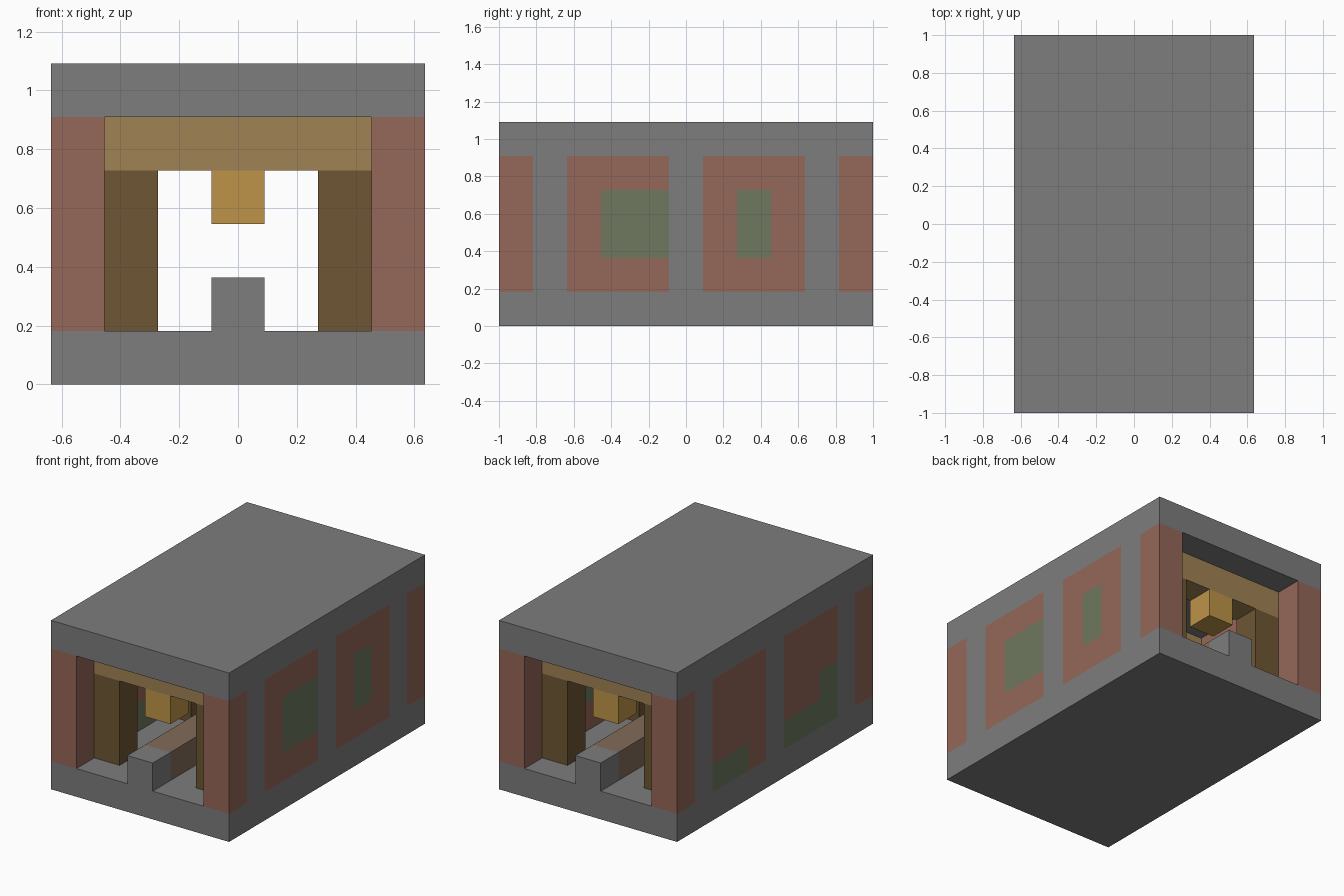
import bpy
import bmesh
from mathutils import Vector

default_cube = bpy.data.objects.get("Cube")
if default_cube:
    bpy.data.objects.remove(default_cube, do_unlink=True)

UNIT = 2 / 11            # one building block
WIDTH, DEPTH, HEIGHT = 7, 11, 6


def material(name, rgb):
    """Flat material from 0-255 display colours."""
    linear = [((c / 255 + 0.055) / 1.055) ** 2.4 for c in rgb]
    mat = bpy.data.materials.new(name)
    mat.use_nodes = True
    mat.diffuse_color = (*linear, 1)
    mat.node_tree.nodes["Principled BSDF"].inputs["Base Color"].default_value = (*linear, 1)
    return mat


stone = material("grey stone", (125, 125, 125))
brick = material("red stone", (149, 103, 88))
moss = material("mossy green", (110, 120, 96))
plank = material("light wood", (160, 130, 84))
log = material("dark wood", (110, 86, 52))
lamp = material("amber lamp", (190, 148, 72))
carpet = material("brown path", (130, 107, 88))


def block(name, low, high, mats, cuts=False, rule=None):
    """Box between two block-grid corners, optionally cut into cells and coloured by rule."""
    low, high = Vector(low), Vector(high)
    bm = bmesh.new()
    bmesh.ops.create_cube(bm, size=1)
    for v in bm.verts:
        v.co = (low + high) / 2 + Vector(a * b for a, b in zip(v.co, high - low))
    if cuts:
        for axis in (1, 2):
            normal = Vector((0, axis == 1, axis == 2))
            for step in range(int(low[axis]) + 1, int(high[axis])):
                bmesh.ops.bisect_plane(bm, geom=bm.verts[:] + bm.edges[:] + bm.faces[:],
                                       plane_co=normal * step, plane_no=normal)
    if rule:
        for face in bm.faces:
            c = face.calc_center_median()
            face.material_index = rule(min(int(c.y), DEPTH - 1), int(c.z))
    for v in bm.verts:
        v.co = (v.co - Vector((WIDTH / 2, DEPTH / 2, 0))) * UNIT
    mesh = bpy.data.meshes.new(name)
    bm.to_mesh(mesh)
    bm.free()
    for mat in mats:
        mesh.materials.append(mat)
    obj = bpy.data.objects.new(name, mesh)
    bpy.context.collection.objects.link(obj)
    return obj


FRAMES = {"front": 1, "middle": 5, "back": 9}


def wall_rule(is_mossy):
    """Stone piers at the frames, mossy patches, red stone elsewhere."""
    def rule(y, z):
        if y in FRAMES.values():
            return 0
        return 2 if is_mossy(y, z) else 1
    return rule


def left_moss(y, z):
    return y in (3, 4, 7) and z in (2, 3)


def right_moss(y, z):
    return (z == 1 and y in (2, 3, 4, 7, 8)) or (z == 2 and y == 2)


# Floor and roof slabs
block("floor", (0, 0, 0), (WIDTH, DEPTH, 1), [stone])
block("roof", (0, 0, HEIGHT - 1), (WIDTH, DEPTH, HEIGHT), [stone])

# Side walls
for side, x, moss_test in (("left", WIDTH - 1, left_moss), ("right", 0, right_moss)):
    block(side + "_wall", (x, 0, 1), (x + 1, DEPTH, HEIGHT - 1),
          [stone, brick, moss], cuts=True, rule=wall_rule(moss_test))

# Wooden frames with hanging lamps
for place, y in FRAMES.items():
    block(place + "_beam", (1, y, 4), (6, y + 1, 5), [plank])
    block(place + "_lamp", (3, y, 3), (4, y + 1, 4), [lamp])
    for side, x in (("left", 5), ("right", 1)):
        block(f"{place}_{side}_post", (x, y, 1), (x + 1, y + 1, 4), [log])

# Raised central strip with stone ends
block("centre_strip", (3, 1, 1), (4, DEPTH - 1, 2), [carpet])
for place, y in (("front", 0), ("back", DEPTH - 1)):
    block(place + "_strip_end", (3, y, 1), (4, y + 1, 2), [stone])
